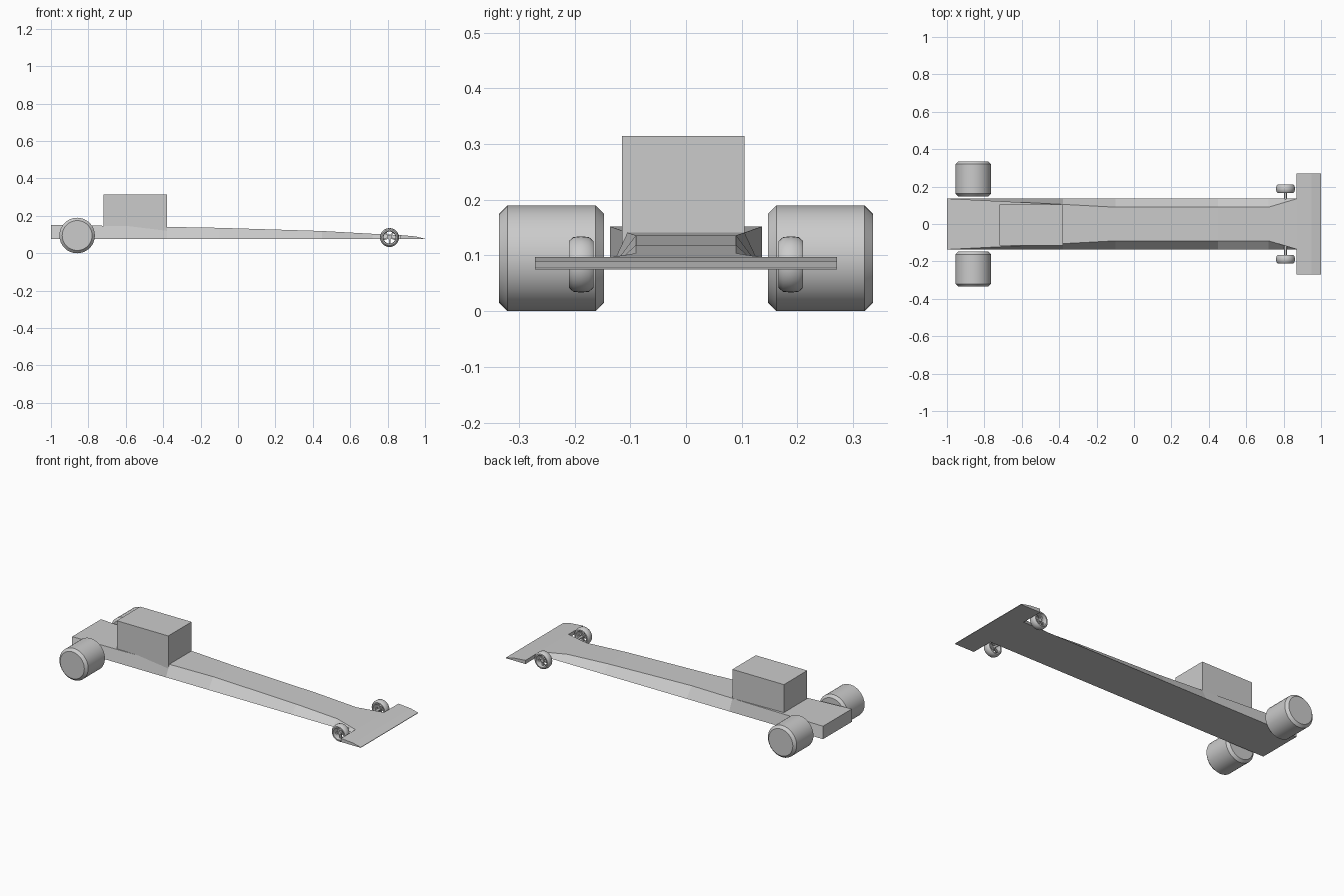
import bpy, bmesh, math
from mathutils import Matrix, Vector

if "Cube" in bpy.data.objects:
    bpy.data.objects.remove(bpy.data.objects["Cube"])


def material(name, v):
    m = bpy.data.materials.new(name)
    m.diffuse_color = (v, v, v, 1)
    m.use_nodes = True
    m.node_tree.nodes["Principled BSDF"].inputs["Base Color"].default_value = m.diffuse_color
    return m


GREY = material("light grey", 0.6)


def make(name, verts, faces, smooth=False):
    me = bpy.data.meshes.new(name)
    me.from_pydata(verts, [], faces)
    bm = bmesh.new()
    bm.from_mesh(me)
    bmesh.ops.recalc_face_normals(bm, faces=bm.faces)
    bm.to_mesh(me)
    bm.free()
    me.materials.append(GREY)
    ob = bpy.data.objects.new(name, me)
    bpy.context.collection.objects.link(ob)
    if smooth:
        bpy.ops.object.select_all(action='DESELECT')
        bpy.context.view_layer.objects.active = ob
        ob.select_set(True)
        bpy.ops.object.shade_smooth_by_angle(angle=math.radians(35))
    return ob


def loft(name, rings, cap=True):
    """Skin a row of equal-length closed sections."""
    n = len(rings[0])
    verts = [p for r in rings for p in r]
    faces = [(i * n + j, i * n + (j + 1) % n, (i + 1) * n + (j + 1) % n, (i + 1) * n + j)
             for i in range(len(rings) - 1) for j in range(n)]
    if cap:
        faces += [tuple(range(n)), tuple(range(len(verts) - n, len(verts)))]
    return make(name, verts, faces)


def box(name, x0, x1, y0, y1, z0, z1):
    return loft(name, [[(x, y0, z0), (x, y1, z0), (x, y1, z1), (x, y0, z1)] for x in (x0, x1)])


def lathe(name, profile, cx, cz, n, closed):
    """Spin (y, radius) points about an axle along y."""
    k = len(profile)
    verts = [(cx + r * math.cos(a), y, cz + r * math.sin(a))
             for a in (2 * math.pi * i / n for i in range(n)) for y, r in profile]
    faces = [(i * k + j, i * k + (j + 1) % k, (i + 1) % n * k + (j + 1) % k, (i + 1) % n * k + j)
             for i in range(n) for j in range(k if closed else k - 1)]
    if not closed:
        faces += [tuple(i * k for i in range(n)), tuple(i * k + k - 1 for i in range(n))]
    return make(name, verts, faces, True)


# Long chassis: flat floor, top deck that narrows and drops to the nose
stations = [(-1, 0.136, 0.152), (-0.38, 0.105, 0.141), (-0.1, 0.09, 0.136), (0.45, 0.09, 0.119),
            (0.72, 0.09, 0.104), (0.87, 0.135, 0.097)]
loft("chassis", [[(x, -0.136, 0.075), (x, 0.136, 0.075), (x, w, z), (x, -w, z)]
                 for x, w, z in stations])

# Front wing: wedge section across the nose
wedge = [(0.87, 0.075), (1, 0.075), (1, 0.078), (0.95, 0.09), (0.87, 0.097)]
loft("front_wing", [[(x, y, z) for x, z in wedge] for y in (-0.271, 0.271)])

# Engine block
box("engine_block", -0.72, -0.38, -0.115, 0.105, 0.12, 0.314)

# Front axle
lathe("front_axle", [(-0.2, 0.007), (0.2, 0.007)], 0.81, 0.084, 12, False)

for side, s in (("left", 1), ("right", -1)):
    # Wide rear slick with bevelled shoulders
    lathe("rear_wheel_" + side,
          [(s * y, r) for y, r in ((0.147, 0.08), (0.162, 0.095), (0.32, 0.095), (0.335, 0.08))],
          -0.86, 0.095, 32, False)
    # Thin front tyre ring
    c = s * 0.188
    tyre = [(-0.022, 0.035), (-0.022, 0.042), (-0.014, 0.049), (0, 0.0505),
            (0.014, 0.049), (0.022, 0.042), (0.022, 0.035), (0.012, 0.032), (-0.012, 0.032)]
    lathe("front_tyre_" + side, [(c + y, r) for y, r in tyre], 0.81, 0.084, 32, True)
    # Hub and spokes
    lathe("front_hub_" + side, [(c - 0.012, 0.011), (c + 0.012, 0.011)], 0.81, 0.084, 16, False)
    for k in range(5):
        sp = box("front_spoke_%s_%d" % (side, k), 0.006, 0.034, -0.005, 0.005, -0.004, 0.004)
        sp.data.transform(Matrix.Translation(Vector((0.81, c, 0.084))) @
                          Matrix.Rotation(math.tau * k / 5 + 0.3, 4, 'Y'))
